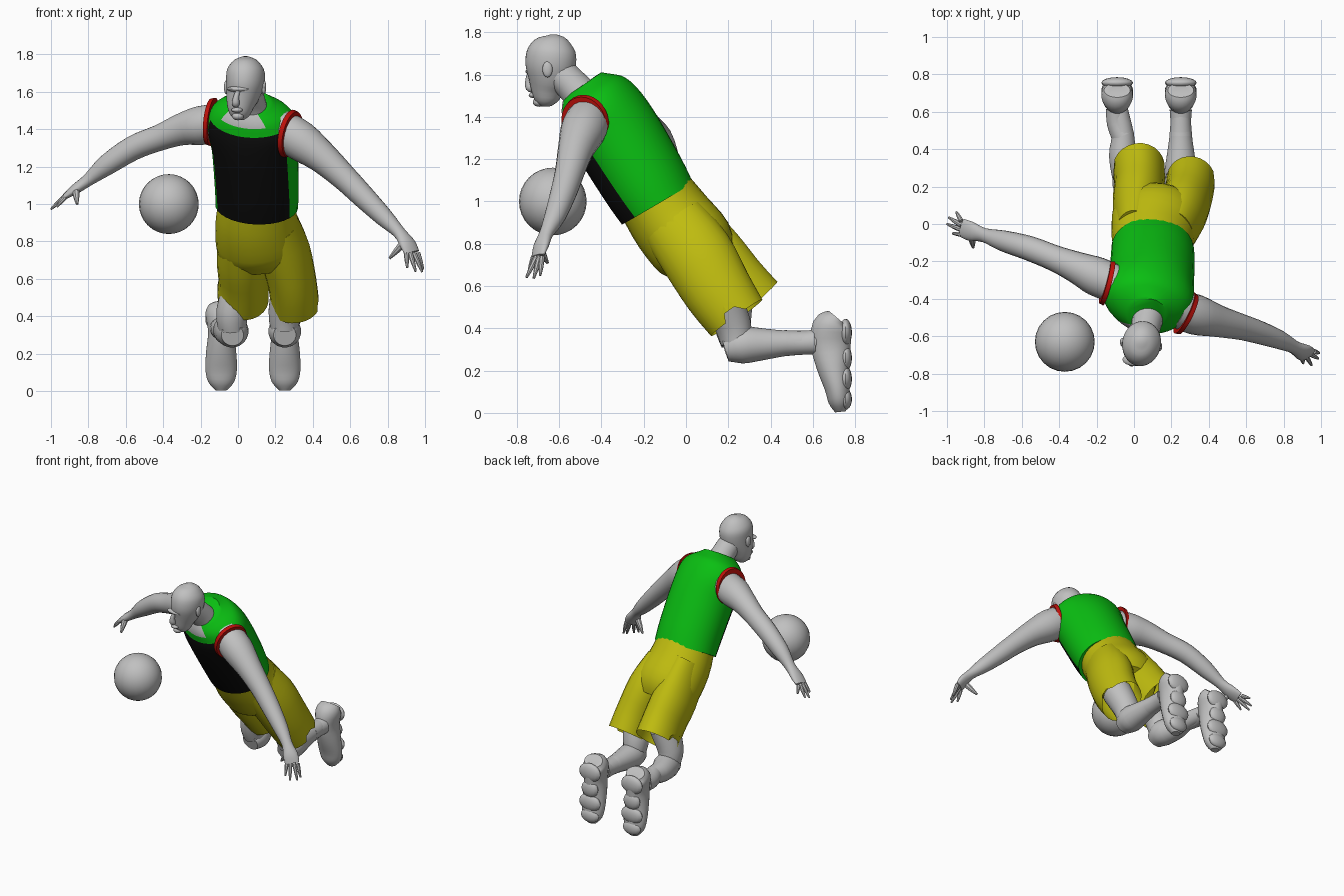
import bpy, bmesh
from math import cos, sin, pi, radians
from mathutils import Vector

default = bpy.data.objects.get("Cube")
if default:
    bpy.data.objects.remove(default, do_unlink=True)


def material(name, colour):
    mat = bpy.data.materials.new(name)
    mat.use_nodes = True
    mat.diffuse_color = (*colour, 1)
    mat.node_tree.nodes["Principled BSDF"].inputs["Base Color"].default_value = (*colour, 1)
    return mat


SKIN = material("light grey", (.53, .53, .53))
GREEN = material("jersey green", (.003, .52, .006))
BLACK = material("panel black", (.004, .004, .004))
YELLOW = material("shorts yellow", (.53, .51, .005))
RED = material("trim red", (.5, .005, .003))


def finish(name, bm, mats):
    """Turn a bmesh into a smooth shaded object."""
    bmesh.ops.recalc_face_normals(bm, faces=bm.faces)
    mesh = bpy.data.meshes.new(name)
    bm.to_mesh(mesh)
    bm.free()
    obj = bpy.data.objects.new(name, mesh)
    bpy.context.collection.objects.link(obj)
    for mat in mats:
        mesh.materials.append(mat)
    bpy.ops.object.select_all(action="DESELECT")
    obj.select_set(True)
    bpy.context.view_layer.objects.active = obj
    bpy.ops.object.shade_smooth_by_angle(angle=radians(40))
    return obj


def resample(rows, steps):
    """Smooth curve through rows of any width."""
    rows = [Vector(row) for row in rows]
    result = []
    for i in range(len(rows) - 1):
        a, b, c, d = rows[max(i - 1, 0)], rows[i], rows[i + 1], rows[min(i + 2, len(rows) - 1)]
        for k in range(steps):
            t = k / steps
            result.append(b + (c - a) * (t / 2) + (a * 2 - b * 5 + c * 4 - d) * (t * t / 2)
                          + (b * 3 - a - c * 3 + d) * (t ** 3 / 2))
    return result + [rows[-1]]


def loft(name, rows, mats, side=(1, 0, 0), side_end=None, segments=20, steps=3,
         cap_end=True, rule=None, slit=0):
    """Elliptic skin along rows of x, y, z, half width, half depth."""
    rows = [row if len(row) > 4 else (*row, row[-1]) for row in rows]
    samples = resample(rows, steps)
    last = len(samples) - 1
    start, end = Vector(side), Vector(side_end or side)
    bm = bmesh.new()
    rings = []
    for j, sample in enumerate(samples):
        centre = Vector(sample[:3])
        along = (Vector(samples[min(j + 1, last)][:3]) - Vector(samples[max(j - 1, 0)][:3])).normalized()
        u = start.lerp(end, j / last)
        u = (u - along * u.dot(along)).normalized()
        v = along.cross(u)
        ring = []
        for k in range(segments):
            angle = 2 * pi * (k + .5) / segments
            point = centre + u * sample[3] * cos(angle) + v * sample[4] * sin(angle)
            if slit and j == last and cos(angle) * slit > .95:
                point -= along * .07
            ring.append(bm.verts.new(point))
        rings.append(ring)
    for j in range(last):
        for k in range(segments):
            n = (k + 1) % segments
            face = bm.faces.new((rings[j][k], rings[j][n], rings[j + 1][n], rings[j + 1][k]))
            if rule:
                face.material_index = rule((j + .5) / steps, 2 * pi * (k + 1) / segments)
    bm.faces.new(rings[0])
    if cap_end:
        bm.faces.new(rings[-1])
    return finish(name, bm, mats)


def ellipsoid(name, centre, radii, mat=SKIN, segments=16, rings=10):
    bm = bmesh.new()
    bmesh.ops.create_uvsphere(bm, u_segments=segments, v_segments=rings, radius=1)
    bmesh.ops.scale(bm, vec=radii, verts=bm.verts)
    bmesh.ops.translate(bm, vec=centre, verts=bm.verts)
    return finish(name, bm, [mat])


# Jersey: green shell, black front panel, skin in the neck opening
def jersey_rule(level, angle):
    front = -sin(angle)
    if level > 4 and front > .82:
        return 2
    return 1 if level < 3.6 and front > .42 else 0


loft("jersey", [(.1, -.135, .99, .222, .195), (.1, -.2, 1.1, .226, .205), (.09, -.32, 1.3, .232, .21),
                (.075, -.4, 1.43, .247, .195), (.07, -.455, 1.5, .2, .16), (.07, -.49, 1.55, .1, .11)],
     [GREEN, BLACK, SKIN], side=(.98, -.2, 0), side_end=(.93, -.37, -.12),
     segments=32, steps=4, rule=jersey_rule)

# Shorts: pelvis and two open legs with side slits
loft("shorts_seat", [(.1, -.15, 1.03, .2, .185), (.1, -.06, .9, .222, .2),
                     (.12, .04, .78, .235, .2), (.13, .09, .7, .2, .15)],
     [YELLOW], side=(.98, -.15, 0), side_end=(1, 0, 0), segments=28)
SHORTS = {
    "right": [(0, -.06, .93, .1, .17), (.02, .1, .73, .135, .185),
              (.03, .21, .6, .135, .18), (.025, .3, .5, .14, .18)],
    "left": [(.21, -.06, .9, .11, .16), (.25, .05, .75, .135, .175),
             (.29, .15, .58, .13, .165), (.305, .24, .45, .13, .15)],
}
for label, rows in SHORTS.items():
    loft(label + "_shorts_leg", rows, [YELLOW], segments=24, cap_end=False,
         slit=-1 if label == "right" else 1)

# Legs and shoes
LEGS = {"right": (.02, -.03, -.09, .22), "left": (.28, .25, .25, .16)}
for label, (thigh_x, knee_x, foot_x, thigh_y) in LEGS.items():
    mid_x = (knee_x + foot_x) / 2
    loft(label + "_thigh", [(thigh_x, thigh_y, .56, .1), (knee_x, .22, .42, .088),
                            (knee_x, .24, .33, .075)], [SKIN])
    loft(label + "_shin", [(knee_x, .185, .3, .06), (knee_x, .26, .32, .088), (mid_x, .37, .325, .075),
                           (mid_x, .48, .33, .06), (foot_x, .64, .34, .05)], [SKIN])
    loft(label + "_sock", [(mid_x, .47, .33, .062), (foot_x, .54, .33, .056),
                           (foot_x, .61, .335, .06)], [SKIN])
    loft(label + "_shoe", [(foot_x, .715, .45, .07, .05), (foot_x, .69, .41, .085, .092),
                           (foot_x, .685, .32, .07, .095), (foot_x, .695, .22, .08, .078),
                           (foot_x, .715, .12, .085, .06), (foot_x, .725, .05, .07, .05),
                           (foot_x, .73, .005, .03, .025)], [SKIN], segments=24)
    # Sole pads
    for pad, height, half, tall in (("heel", .38, .085, .065), ("arch", .26, .065, .06),
                                    ("ball", .16, .085, .06), ("toe", .065, .07, .05)):
        ellipsoid(f"{label}_{pad}_pad", (foot_x, .755, height), (half, .03, tall))

# Arms running into flattened palms
ARMS = {
    "right": [(-.08, -.33, 1.44, .1), (-.2, -.28, 1.42, .105), (-.3, -.235, 1.4, .086),
              (-.42, -.185, 1.355, .07), (-.56, -.13, 1.3, .066), (-.7, -.09, 1.21, .056),
              (-.8, -.06, 1.13, .038, .034), (-.87, -.04, 1.08, .052, .027), (-.92, -.02, 1.045, .05, .016)],
    "left": [(.22, -.45, 1.41, .1), (.33, -.485, 1.34, .108), (.45, -.52, 1.25, .086),
             (.57, -.55, 1.14, .07), (.67, -.58, 1.04, .062), (.78, -.62, .93, .05),
             (.86, -.66, .85, .036, .032), (.905, -.685, .79, .05, .027), (.93, -.7, .74, .048, .016)],
}
TIPS = {
    "right": [(-.95, .065, 1.015), (-.99, .035, .985), (-1, 0, .973), (-.97, -.05, .985)],
    "left": [(.99, -.69, .65), (.985, -.72, .637), (.95, -.755, .64), (.905, -.745, .66)],
}
THUMBS = {"right": (-.86, -.125, 1.0), "left": (.81, -.655, .71)}
PALM_SIDE = {"right": (-.1, 1, 0), "left": (.8, .5, 0)}
for label, rows in ARMS.items():
    across = Vector(PALM_SIDE[label]).normalized()
    loft(label + "_arm", rows, [SKIN], side=across)
    palm, knuckle = Vector(rows[-2][:3]), Vector(rows[-1][:3])
    for i, tip in enumerate(TIPS[label]):
        base = knuckle + across * (.036 - .024 * i)
        middle = base.lerp(Vector(tip), .5)
        loft(f"{label}_finger_{i + 1}", [(*base, .014), (*middle, .012), (*tip, .006)],
             [SKIN], side=across, segments=8)
    base, tip = palm - across * .025, Vector(THUMBS[label])
    loft(label + "_thumb", [(*base, .022), (*base.lerp(tip, .5), .017), (*tip, .007)],
         [SKIN], side=across, segments=8)

# Red armhole trims
for label, centre, axis in (("right", (-.145, -.315, 1.44), (-.95, .25, .1)),
                            ("left", (.28, -.48, 1.375), (.87, -.42, -.2))):
    centre, axis = Vector(centre), Vector(axis).normalized() * .012
    loft(label + "_armhole_trim", [(*(centre - axis), .122, .13), (*(centre + axis), .116, .124)],
         [RED], side=(0, 1, 0), segments=28, steps=1)

# Head, neck and face
loft("neck", [(.075, -.47, 1.46, .1), (.07, -.52, 1.53, .082), (.05, -.6, 1.61, .078)], [SKIN])
loft("head", [(.005, -.66, 1.452, .025), (.008, -.66, 1.48, .055, .058), (.015, -.655, 1.54, .077, .083),
              (.03, -.645, 1.6, .093, .11), (.04, -.64, 1.66, .103, .121), (.04, -.635, 1.72, .098, .112),
              (.04, -.63, 1.77, .06, .07), (.04, -.63, 1.79, .014, .014)],
     [SKIN], side=(.97, -.2, 0), segments=28)
loft("nose", [(.0, -.74, 1.605, .012), (-.01, -.745, 1.57, .016), (-.012, -.738, 1.54, .022),
              (-.01, -.72, 1.528, .014)], [SKIN], segments=12)
ellipsoid("brow", (.008, -.725, 1.615), (.07, .035, .017))
ellipsoid("lips", (-.005, -.722, 1.503), (.03, .022, .014))
ellipsoid("chin", (.0, -.695, 1.47), (.032, .03, .022))
for label, x, y in (("right", -.062, -.632), ("left", .138, -.655)):
    ellipsoid(label + "_ear", (x, y, 1.625), (.013, .024, .038))

# Ball floating beside the right hand
ellipsoid("ball", (-.37, -.63, 1.0), (.16, .16, .16), segments=24, rings=16)
